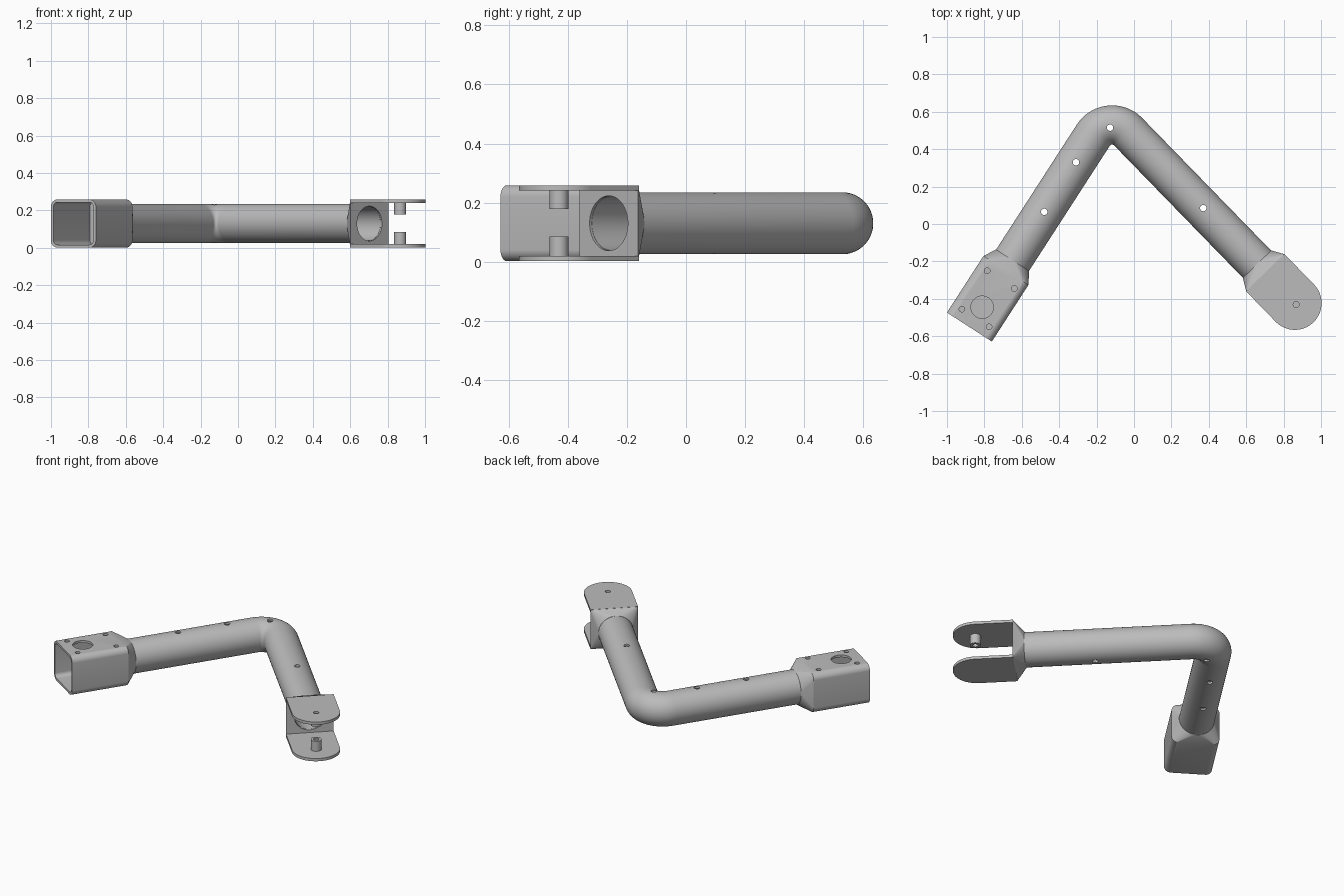
import bpy, bmesh, math
from mathutils import Vector

if "Cube" in bpy.data.objects:
    bpy.data.objects.remove(bpy.data.objects["Cube"])

grey = bpy.data.materials.new("satin grey")
grey.use_nodes = True
grey.diffuse_color = (0.5, 0.5, 0.5, 1)
grey.node_tree.nodes["Principled BSDF"].inputs["Base Color"].default_value = (0.5, 0.5, 0.5, 1)

UP = Vector((0, 0, 1))
MID = 0.13            # height of the tube axis
HALF_W, HALF_H = 0.143, 0.1285
BORE = 0.093

# Plan layout: socket mouth, bend corner, fork eye
mouth = Vector((-0.88, -0.551, MID))
corner = Vector((-0.136, 0.601, MID))
eye = Vector((0.86, -0.423, MID))
dir_l = (corner - mouth).normalized()
dir_r = (corner - eye).normalized()
out_l = Vector((-dir_l.y, dir_l.x, 0))
out_r = Vector((dir_r.y, -dir_r.x, 0))


def rounded(w, h, r, n=14):
    """Rounded rectangle; a circle when w = h = r."""
    pts = []
    for q, (sx, sy) in enumerate(((1, 1), (-1, 1), (-1, -1), (1, -1))):
        for i in range(n):
            a = math.pi / 2 * (q + (i + 0.5) / n)
            pts.append((sx * (w - r) + r * math.cos(a), sy * (h - r) + r * math.sin(a)))
    return pts


def circle(r):
    return rounded(r, r, r)


def ring(p, side, profile, up=UP):
    return [p + side * a + up * b for a, b in profile]


def finish(name, bm):
    bmesh.ops.recalc_face_normals(bm, faces=bm.faces)
    mesh = bpy.data.meshes.new(name)
    bm.to_mesh(mesh)
    bm.free()
    mesh.materials.append(grey)
    ob = bpy.data.objects.new(name, mesh)
    bpy.context.collection.objects.link(ob)
    return ob


def shell(name, rings):
    """Loft through the rings and back to the first, giving a hollow solid."""
    bm = bmesh.new()
    loops = [[bm.verts.new(p) for p in r] for r in rings]
    for a, b in zip(loops, loops[1:] + loops[:1]):
        for i in range(len(a)):
            j = (i + 1) % len(a)
            bm.faces.new((a[i], a[j], b[j], b[i]))
    return finish(name, bm)


def prism(name, outline, z0, z1):
    bm = bmesh.new()
    face = bm.faces.new([bm.verts.new((p.x, p.y, z0)) for p in outline])
    top = bmesh.ops.extrude_face_region(bm, geom=[face])
    verts = [v for v in top["geom"] if isinstance(v, bmesh.types.BMVert)]
    bmesh.ops.translate(bm, verts=verts, vec=(0, 0, z1 - z0))
    return finish(name, bm)


def drill(ob, x, y, r, z0, z1):
    outline = [Vector((x + a, y + b, 0)) for a, b in rounded(r, r, r, 8)]
    cutter = prism("drill", outline, z0, z1)
    cutter.hide_render = True
    mod = ob.modifiers.new("hole", "BOOLEAN")
    mod.operation, mod.solver, mod.object = "DIFFERENCE", "EXACT", cutter
    bpy.context.view_layer.objects.active = ob
    bpy.ops.object.modifier_apply(modifier=mod.name)
    bpy.data.objects.remove(cutter)


def smooth(ob):
    bpy.ops.object.select_all(action="DESELECT")
    ob.select_set(True)
    bpy.context.view_layer.objects.active = ob
    bpy.ops.object.shade_smooth_by_angle(angle=math.radians(28))


# Bent hollow tube
bend = 0.12
half = dir_l.angle(dir_r) / 2
centre = corner - (dir_l + dir_r).normalized() * -0 + (-dir_l - dir_r).normalized() * bend / math.sin(half)
start_a = math.atan2(out_l.y, out_l.x)
end_a = math.atan2(out_r.y, out_r.x)
path = [(mouth + dir_l * 0.37, out_l)]
for k in range(25):
    a = start_a + (end_a - start_a) * k / 24
    out = Vector((math.cos(a), math.sin(a), 0))
    path.append((centre + out * bend, out))
path.append((eye + dir_r * 0.235, out_r))
outer = [ring(p, s, circle(0.105)) for p, s in path]
inner = [ring(p, s, circle(BORE - 0.001)) for p, s in reversed(path)]
tube = shell("bent_tube", outer + inner)
for x, y in ((-0.48, 0.065), (-0.31, 0.33), (-0.128, 0.515), (0.37, 0.085)):
    drill(tube, x, y, 0.017, -0.1, 0.4)

# Square socket with tapered neck
wide = rounded(HALF_W, HALF_H, 0.04)
cavity = rounded(HALF_W - 0.015, HALF_H - 0.015, 0.026)
stations = ((0, wide), (0.36, wide), (0.425, circle(0.106)),
            (0.425, circle(BORE)), (0.36, circle(BORE)), (0.36, cavity), (0, cavity))
socket = shell("square_socket", [ring(mouth + dir_l * t, out_l, p) for t, p in stations])
for x, y, r in ((-0.785, -0.25, 0.015), (-0.64, -0.345, 0.015), (-0.92, -0.455, 0.015),
                (-0.775, -0.55, 0.015), (-0.812, -0.445, 0.06)):
    drill(socket, x, y, r, MID, 0.4)

# Tapered collar behind the fork
stations = ((0.225, rounded(HALF_W, HALF_H, 0.002)), (0.29, circle(0.106)),
            (0.29, circle(BORE)), (0.225, circle(BORE)))
collar = shell("fork_collar", [ring(eye + dir_r * t, out_r, p) for t, p in stations])

# Fork plates with a round nose
nose = [eye + out_r * HALF_W * math.cos(a) - dir_r * HALF_W * math.sin(a)
        for a in (math.pi * k / 32 for k in range(33))]
outline = [eye + out_r * HALF_W + dir_r * 0.228] + nose + [eye - out_r * HALF_W + dir_r * 0.228]
low, high = MID - HALF_H, MID + HALF_H
lower_plate = prism("lower_fork_plate", outline, low, low + 0.018)
upper_plate = prism("upper_fork_plate", outline, high - 0.018, high)
pin = eye - dir_r * 0.01
drill(upper_plate, pin.x, pin.y, 0.016, MID, 0.4)


# Hollow pivot pins facing each other
def pivot(name, z0, z1):
    foot = Vector((pin.x, pin.y, 0))
    side, other = Vector((1, 0, 0)), Vector((0, 1, 0))
    steps = ((z0, 0.032), (z1, 0.032), (z1, 0.016), (z0, 0.016))
    return shell(name, [ring(foot + UP * z, side, circle(r), other) for z, r in steps])


pins = [pivot("lower_pivot_pin", low + 0.017, 0.085), pivot("upper_pivot_pin", 0.178, high - 0.017)]

for part in [tube, socket, collar, lower_plate, upper_plate] + pins:
    smooth(part)
